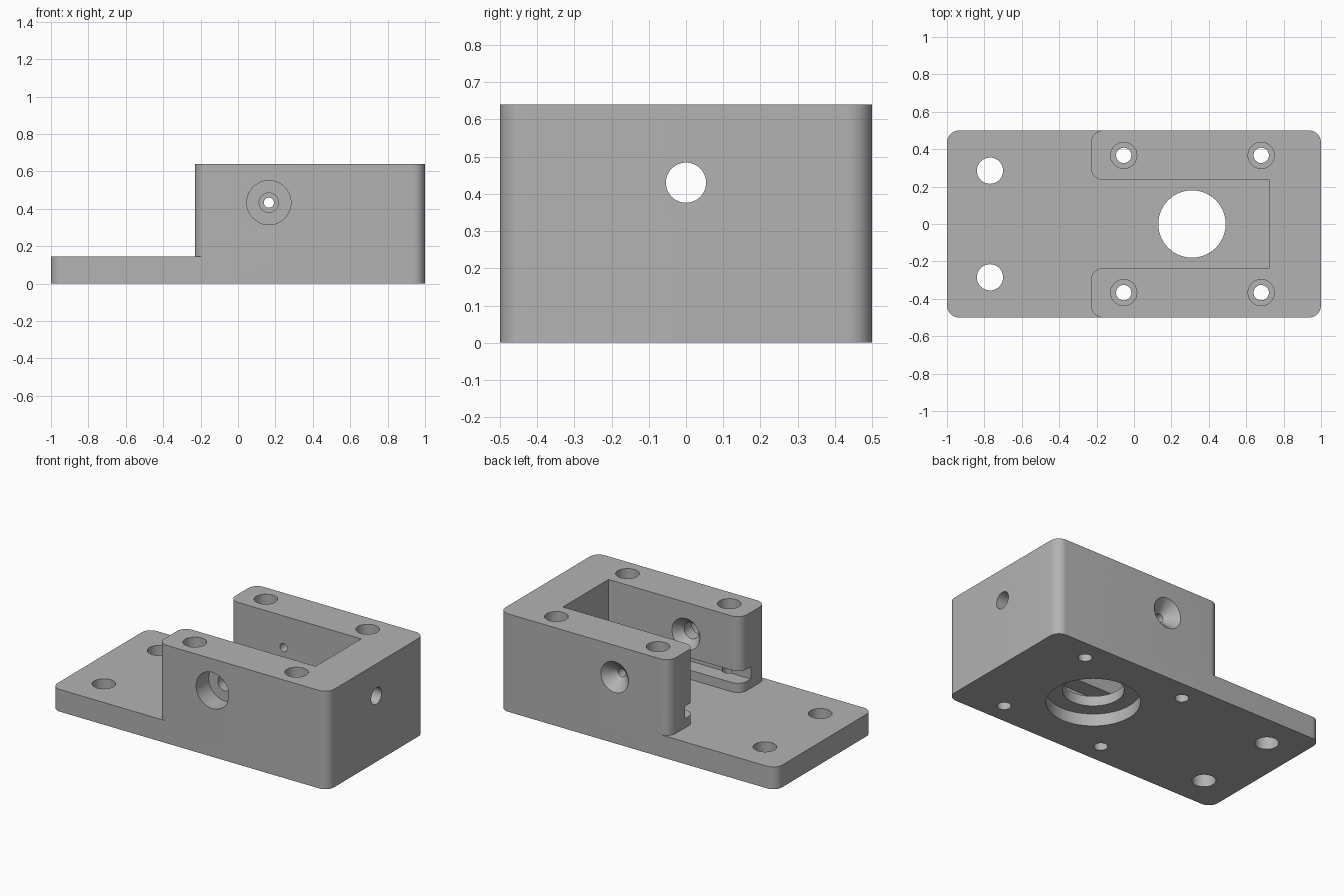
import bpy, bmesh, math
from mathutils import Matrix, Vector

if "Cube" in bpy.data.objects:
    bpy.data.objects.remove(bpy.data.objects["Cube"])

grey = bpy.data.materials.new("plain_grey")
grey.diffuse_color = (0.45, 0.45, 0.45, 1)
grey.use_nodes = True
grey.node_tree.nodes["Principled BSDF"].inputs["Base Color"].default_value = grey.diffuse_color

R = 0.065      # vertical corner radius
TOP = 0.64     # block height
PLATE = 0.145  # plate thickness


def arc(cx, cy, a0, a1, r=R, n=10):
    return [(cx + r * math.cos(math.radians(a0 + (a1 - a0) * i / n)),
             cy + r * math.sin(math.radians(a0 + (a1 - a0) * i / n))) for i in range(n + 1)]


def finish(bm, name):
    bmesh.ops.recalc_face_normals(bm, faces=bm.faces)
    me = bpy.data.meshes.new(name)
    bm.to_mesh(me)
    bm.free()
    me.materials.append(grey)
    ob = bpy.data.objects.new(name, me)
    bpy.context.collection.objects.link(ob)
    return ob


def prism(name, pts, z0, z1):
    bm = bmesh.new()
    face = bm.faces.new([bm.verts.new((x, y, z0)) for x, y in pts])
    ext = bmesh.ops.extrude_face_region(bm, geom=[face])
    bmesh.ops.translate(bm, vec=(0, 0, z1 - z0),
                        verts=[v for v in ext["geom"] if isinstance(v, bmesh.types.BMVert)])
    return finish(bm, name)


def drill(name, p0, p1, r0, r1=None, seg=48):
    """Round cutter between two points, tapered if r1 is given."""
    p0, p1 = Vector(p0), Vector(p1)
    d = p1 - p0
    bm = bmesh.new()
    m = Matrix.Translation((p0 + p1) / 2) @ d.to_track_quat('Z', 'Y').to_matrix().to_4x4()
    bmesh.ops.create_cone(bm, cap_ends=True, segments=seg, radius1=r0,
                          radius2=r0 if r1 is None else r1, depth=d.length, matrix=m)
    return finish(bm, name)


# Solid body with rounded vertical corners
outline = (arc(1 - R, 0.5 - R, 0, 90) + arc(R - 1, 0.5 - R, 90, 180)
           + arc(R - 1, R - 0.5, 180, 270) + arc(1 - R, R - 0.5, 270, 360))
body = prism("mounting_block", outline, 0, TOP)


def cut(cutter):
    cutter.hide_render = True
    mod = body.modifiers.new("cut", 'BOOLEAN')
    mod.operation = 'DIFFERENCE'
    mod.solver = 'EXACT'
    mod.object = cutter
    bpy.context.view_layer.objects.active = body
    bpy.ops.object.modifier_apply(modifier=mod.name)
    bpy.data.objects.remove(cutter)


# Clear the space above the plate, and the open pocket between the two walls
half = [(-1.2, -0.7), (-0.23 + R, -0.7)]
half += arc(-0.23 + R, -0.5 + R, 270, 180)
half += arc(-0.23 + R, -0.235 - R, 180, 90)
half += [(0.725, -0.235)]
cut(prism("pocket", half + [(x, -y) for x, y in reversed(half)], PLATE, 0.8))

# Sliding slot along both inner walls
cut(prism("slot", [(-0.4, -0.34), (0.725, -0.34), (0.725, 0.34), (-0.4, 0.34)], 0.205, 0.285))

# Central bore with a wide recess underneath
cut(drill("bore", (0.31, 0, -0.1), (0.31, 0, 0.19), 0.18, seg=72))
cut(drill("bore_recess", (0.31, 0, -0.1), (0.31, 0, 0.08), 0.275, seg=72))

for s in (-1, 1):
    # Plate holes
    cut(drill("plate_hole", (-0.77, s * 0.285, -0.1), (-0.77, s * 0.285, 0.3), 0.07))
    # Counterbored vertical bolt holes
    for x in (-0.055, 0.68):
        y = s * 0.367
        cut(drill("bolt_hole", (x, y, -0.1), (x, y, 0.8), 0.041))
        cut(drill("bolt_head", (x, y, TOP - 0.13), (x, y, 0.8), 0.07))

# Hole through the end wall
cut(drill("end_hole", (0.6, 0, 0.43), (1.2, 0, 0.43), 0.054))

# Front wall: counterbore outside, hole, countersink on the pocket side
X, Z = 0.165, 0.433
cut(drill("front_hole", (X, -0.7, Z), (X, -0.1, Z), 0.052))
cut(drill("front_counterbore", (X, -0.7, Z), (X, -0.37, Z), 0.118))
cut(drill("front_countersink", (X, -0.305, Z), (X, -0.225, Z), 0.04, 0.11))

# Back wall: small hole with an outside countersink
cut(drill("back_hole", (X, 0.1, Z), (X, 0.7, Z), 0.027))
cut(drill("back_countersink", (X, 0.425, Z), (X, 0.51, Z), 0.025, 0.11))

# Smooth the round surfaces, keep edges sharp
bpy.ops.object.select_all(action='DESELECT')
body.select_set(True)
bpy.context.view_layer.objects.active = body
bpy.ops.object.shade_smooth_by_angle(angle=math.radians(30))
